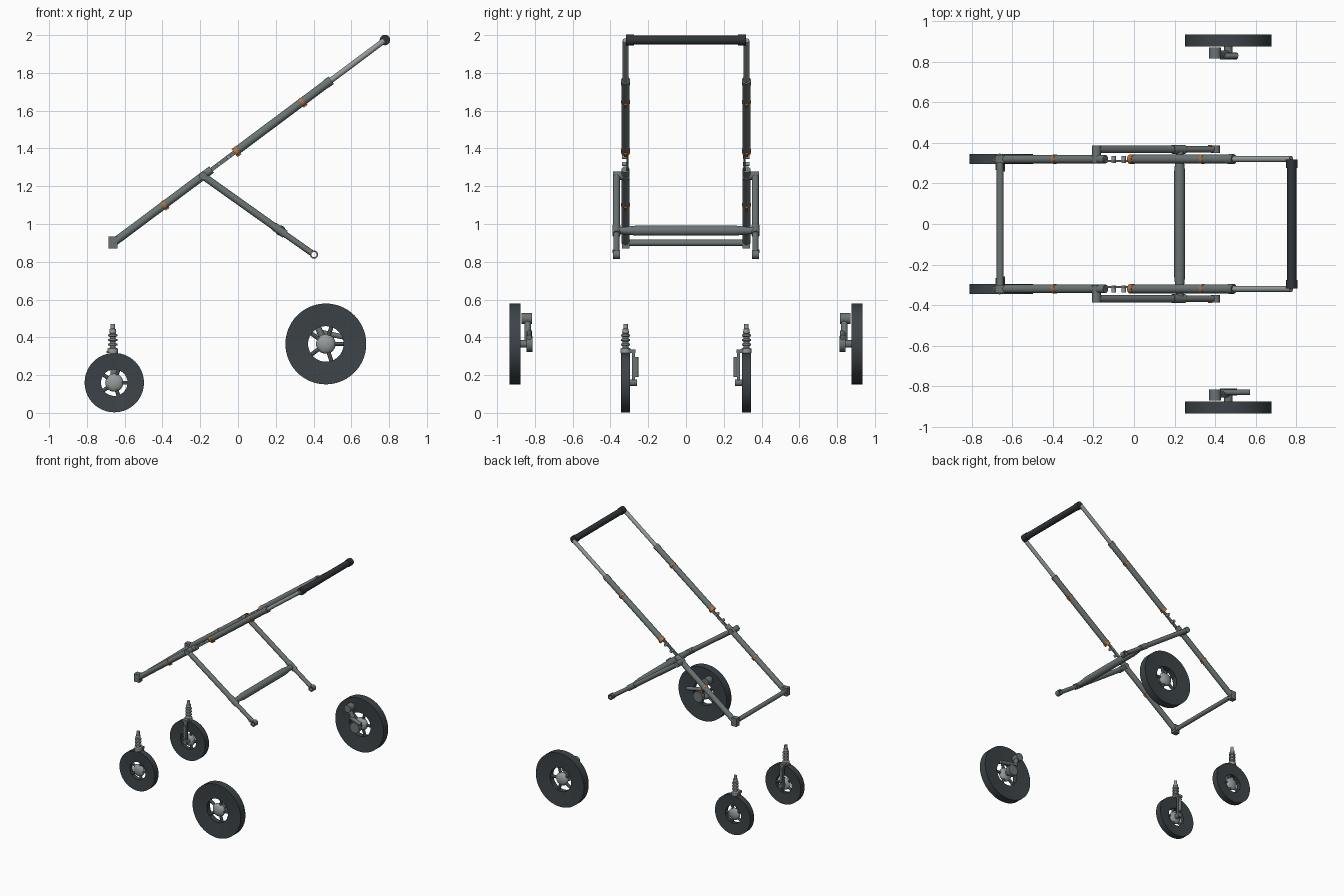
import bpy, bmesh, math
from mathutils import Vector, Matrix

cube = bpy.data.objects.get("Cube")
if cube:
    bpy.data.objects.remove(cube, do_unlink=True)


def material(name, colour):
    m = bpy.data.materials.new(name)
    m.use_nodes = True
    m.diffuse_color = (*colour, 1)
    bsdf = next(n for n in m.node_tree.nodes if n.type == 'BSDF_PRINCIPLED')
    bsdf.inputs["Base Color"].default_value = (*colour, 1)
    bsdf.inputs["Roughness"].default_value = 0.5
    return m


STEEL = material("steel grey", (0.15, 0.175, 0.175))
LIGHT = material("light metal", (0.30, 0.335, 0.33))
RUBBER = material("dark rubber", (0.045, 0.056, 0.063))
GRIP = material("grip black", (0.03, 0.036, 0.04))
ORANGE = material("orange clip", (0.50, 0.17, 0.04))


def finish(name, bm, mat):
    bmesh.ops.recalc_face_normals(bm, faces=bm.faces[:])
    mesh = bpy.data.meshes.new(name)
    bm.to_mesh(mesh)
    bm.free()
    mesh.materials.append(mat)
    obj = bpy.data.objects.new(name, mesh)
    bpy.context.collection.objects.link(obj)
    bpy.ops.object.select_all(action='DESELECT')
    obj.select_set(True)
    bpy.context.view_layer.objects.active = obj
    bpy.ops.object.shade_smooth_by_angle(angle=math.radians(35))
    return obj


def lathe(name, profile, origin, axis, mat, closed=False, steps=20):
    """Spin (radius, height) points about an axis through origin."""
    bm = bmesh.new()
    vs = [bm.verts.new((r, 0, h)) for r, h in profile]
    es = [bm.edges.new(p) for p in zip(vs, vs[1:])]
    if closed:
        es.append(bm.edges.new((vs[-1], vs[0])))
    bmesh.ops.spin(bm, geom=vs + es, cent=(0, 0, 0), axis=(0, 0, 1),
                   angle=math.tau, steps=steps, use_merge=False)
    bmesh.ops.remove_doubles(bm, verts=bm.verts[:], dist=1e-5)
    turn = Vector(axis).to_track_quat('Z', 'Y').to_matrix().to_4x4()
    bm.transform(Matrix.Translation(origin) @ turn)
    return finish(name, bm, mat)


def tube(name, a, b, r, mat, steps=20):
    a, b = Vector(a), Vector(b)
    n = (b - a).length
    return lathe(name, [(0, 0), (r, 0), (r, n), (0, n)], a, b - a, mat, steps=steps)


def box(name, centre, size, mat, tilt=0.0):
    bm = bmesh.new()
    bmesh.ops.create_cube(bm, size=1, matrix=Matrix.Translation(centre)
                          @ Matrix.Rotation(-tilt, 4, 'Y') @ Matrix.Diagonal((*size, 1)))
    return finish(name, bm, mat)


def ring(name, centre, inner, outer, half, mat, dish=0.0, steps=32):
    prof = [(inner, dish - half), (outer, -half), (outer, half), (inner, half - dish)]
    return lathe(name, prof, centre, (0, 1, 0), mat, closed=True, steps=steps)


def wheel(name, x, y, z, radius, opening, half, hub):
    ring(name + "_tyre", (x, y, z), opening, radius, half, RUBBER, half * 0.3, 56)
    dome = [(hub * math.cos(a), half * 0.95 * math.sin(a))
            for a in (math.pi * (i / 10 - 0.5) for i in range(11))]
    dome[0], dome[-1] = (0, -half * 0.95), (0, half * 0.95)
    lathe(name + "_hub", dome, (x, y, z), (0, 1, 0), LIGHT, steps=28)
    for k in range(5):
        a = math.tau * k / 5
        tip = opening * 1.04
        tube(f"{name}_spoke_{k + 1}", (x, y, z),
             (x + tip * math.cos(a), y, z + tip * math.sin(a)), hub * 0.22, STEEL, 10)


SLOPE = 0.7465
TILT = math.atan(SLOPE)


def rail(x, y):
    """Point on the sloping rail line."""
    return Vector((x, y, 1.393 + SLOPE * x))


for s, side in ((1, "left"), (-1, "right")):
    y = 0.32 * s

    # Folding side rails
    tube(side + "_lower_rail", rail(-0.66, y), rail(-0.14, y), 0.021, STEEL)
    tube(side + "_upper_rail", rail(-0.02, y), rail(0.49, y), 0.022, STEEL)
    tube(side + "_telescopic_rail", rail(0.47, y), rail(0.775, y), 0.015, LIGHT)
    for label, x, w in (("lower", -0.39, 0.012), ("middle", -0.01, 0.02), ("upper", 0.34, 0.012)):
        tube(f"{side}_{label}_clip", rail(x - w / 2, y), rail(x + w / 2, y), 0.0235, ORANGE)
        p = rail(x, y) + Vector((0.014, 0, -0.018))
        box(f"{side}_{label}_clip_tab", p, (0.024, 0.016, 0.014), ORANGE, TILT)
    tube(side + "_rail_end_collar", rail(0.465, y), rail(0.493, y), 0.024, STEEL)
    box(side + "_corner_block", (-0.662, y, 0.903), (0.046, 0.04, 0.064), STEEL)

    # Folding link between the rail halves
    box(side + "_hinge_link", rail(-0.08, y - 0.01 * s), (0.17, 0.01, 0.022), STEEL, TILT)
    for label, x in (("lower", -0.1), ("upper", -0.05)):
        p = rail(x, y)
        tube(f"{side}_{label}_hinge_pin", p - Vector((0, 0.018, 0)),
             p + Vector((0, 0.016, 0)), 0.011, LIGHT)

    # Rear leg with pivot and open end ring
    ly = 0.368 * s
    tube(side + "_leg_pivot", (-0.185, 0.30 * s, 1.255), (-0.185, 0.387 * s, 1.255), 0.022, STEEL)
    tube(side + "_leg", (-0.19, ly, 1.258), (0.25, ly, 0.945), 0.019, STEEL)
    tube(side + "_leg_collar", (0.19, ly, 0.988), (0.25, ly, 0.945), 0.022, STEEL)
    tube(side + "_leg_tip", (0.24, ly, 0.952), (0.388, ly, 0.848), 0.016, STEEL)
    ring(side + "_leg_ring", (0.402, ly, 0.838), 0.014, 0.022, 0.019, STEEL, steps=20)
    box(side + "_leg_button", (0.375, 0.385 * s, 0.855), (0.014, 0.008, 0.014), ORANGE, -0.6)

    # Handle end cap
    tube(side + "_handle_cap", (0.778, 0.276 * s, 1.974), (0.778, 0.318 * s, 1.974), 0.028, GRIP)

    # Small caster wheel with one-sided fork and ribbed stem
    wheel(side + "_caster", -0.655, y, 0.16, 0.157, 0.07, 0.024, 0.048)
    stem = [(0, 0), (0.027, 0), (0.027, 0.022), (0.015, 0.028)]
    for h in (0.036, 0.06, 0.084):
        stem += [(0.015, h), (0.024, h + 0.004), (0.024, h + 0.012), (0.015, h + 0.016)]
    stem += [(0.018, 0.105), (0.016, 0.125), (0.012, 0.128), (0.012, 0.152), (0, 0.152)]
    lathe(side + "_caster_stem", stem, (-0.663, y, 0.318), (0, 0, 1), LIGHT)
    fy = 0.278 * s
    box(side + "_fork_shoulder", (-0.663, 0.298 * s, 0.326), (0.042, 0.062, 0.018), STEEL)
    box(side + "_fork_arm", (-0.659, fy, 0.24), (0.03, 0.016, 0.18), STEEL)
    tube(side + "_fork_cover", (-0.657, 0.263 * s, 0.19), (-0.66, 0.263 * s, 0.295), 0.011, STEEL)
    tube(side + "_caster_axle", (-0.655, 0.26 * s, 0.16), (-0.655, y, 0.16), 0.018, STEEL)
    box(side + "_caster_brake", (-0.688, y, 0.322), (0.016, 0.022, 0.012), ORANGE)

    # Large wheel with inboard mounting arm
    wheel(side + "_main_wheel", 0.465, 0.905 * s, 0.365, 0.214, 0.094, 0.03, 0.052)
    tube(side + "_main_axle", (0.465, 0.815 * s, 0.365), (0.465, 0.905 * s, 0.365), 0.02, STEEL)
    tube(side + "_axle_boss", (0.465, 0.812 * s, 0.365), (0.465, 0.845 * s, 0.365), 0.042, STEEL)
    tube(side + "_wheel_arm", (0.465, 0.838 * s, 0.365), (0.4, 0.838 * s, 0.5), 0.017, STEEL)
    tube(side + "_arm_socket", (0.4, 0.815 * s, 0.5), (0.4, 0.87 * s, 0.5), 0.03, STEEL)
    reach = 0.51 if s > 0 else 0.57
    tube(side + "_brake_lever", (0.42, 0.83 * s, 0.43), (reach, 0.83 * s, 0.4), 0.014, STEEL)

# Crossbars and push handle
tube("lower_crossbar", (-0.66, -0.32, 0.9), (-0.66, 0.32, 0.9), 0.017, STEEL)
bar = [(0, -0.365), (0.018, -0.365), (0.02, -0.32), (0.027, -0.26),
       (0.027, 0.26), (0.02, 0.32), (0.018, 0.365), (0, 0.365)]
lathe("leg_crossbar", bar, (0.225, 0, 0.965), (0, 1, 0), STEEL)
tube("push_handle", (0.778, -0.29, 1.974), (0.778, 0.29, 1.974), 0.024, GRIP)
